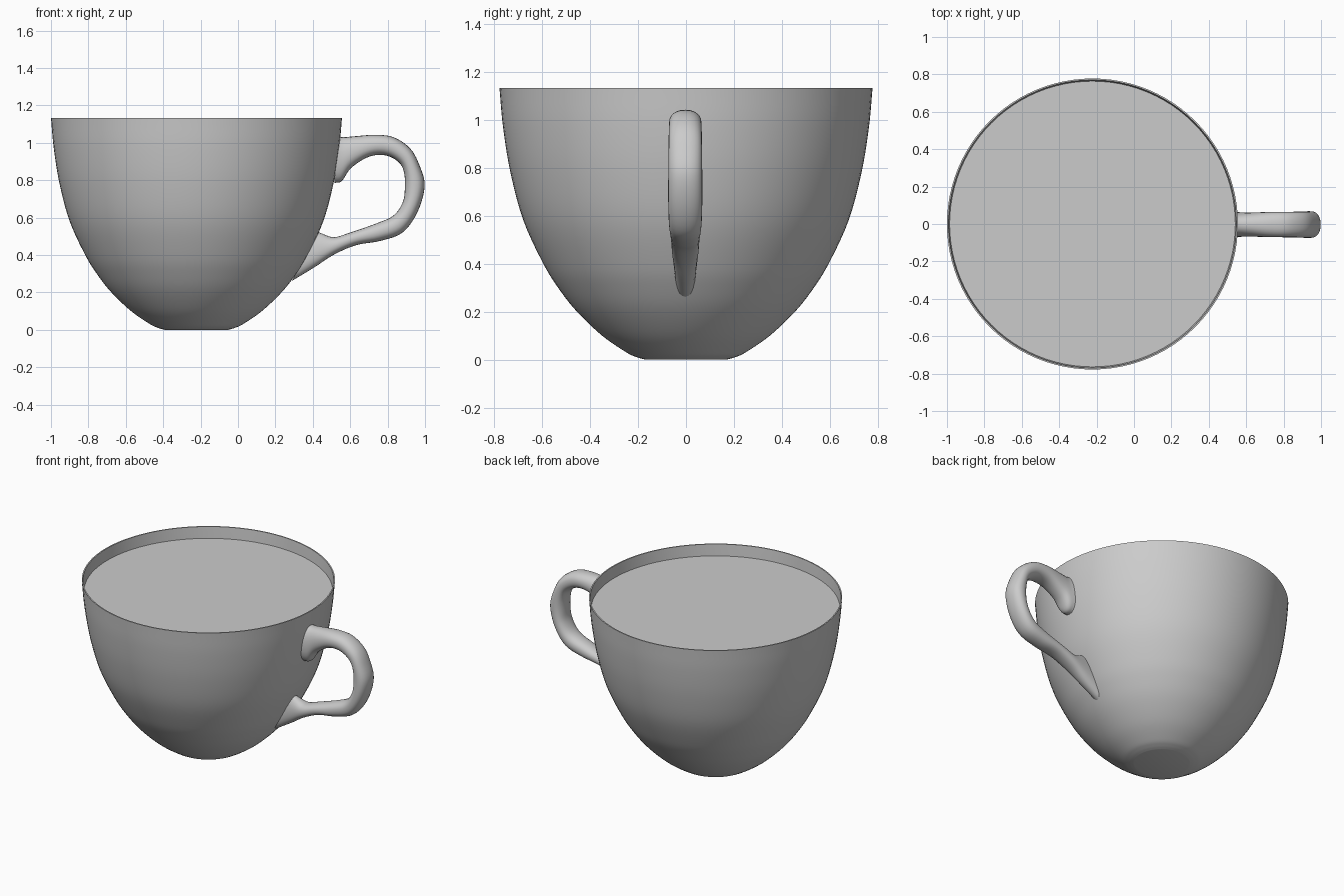
import bpy, bmesh, math
from mathutils import Vector

if "Cube" in bpy.data.objects:
    bpy.data.objects.remove(bpy.data.objects["Cube"])

AXIS_X = -0.222
SEG = 96


def smooth_points(pts, steps):
    """Catmull-Rom interpolation through tuples of any length."""
    pts = [Vector(p) for p in pts]
    ext = [2 * pts[0] - pts[1]] + pts + [2 * pts[-1] - pts[-2]]
    out = []
    for a, b, c, d in zip(ext, ext[1:], ext[2:], ext[3:]):
        for i in range(steps):
            t = i / steps
            out.append(0.5 * (2 * b + (c - a) * t + (2 * a - 5 * b + 4 * c - d) * t * t
                              + (3 * b - a - 3 * c + d) * t ** 3))
    return out + [pts[-1]]


def loft(name, rings):
    """Skin a list of closed rings, capping both ends."""
    bm = bmesh.new()
    loops = [[bm.verts.new(p) for p in ring] for ring in rings]
    for lo, hi in zip(loops, loops[1:]):
        for i in range(len(lo)):
            j = (i + 1) % len(lo)
            bm.faces.new((lo[i], lo[j], hi[j], hi[i]))
    bm.faces.new(loops[0][::-1])
    bm.faces.new(loops[-1])
    bmesh.ops.recalc_face_normals(bm, faces=bm.faces[:])
    mesh = bpy.data.meshes.new(name)
    bm.to_mesh(mesh)
    bm.free()
    obj = bpy.data.objects.new(name, mesh)
    bpy.context.collection.objects.link(obj)
    bpy.ops.object.select_all(action='DESELECT')
    obj.select_set(True)
    bpy.context.view_layer.objects.active = obj
    bpy.ops.object.shade_smooth_by_angle(angle=math.radians(40))
    return obj


def circle(r, z):
    return [(AXIS_X + r * math.cos(2 * math.pi * i / SEG),
             r * math.sin(2 * math.pi * i / SEG), z) for i in range(SEG)]


# Cup bowl: outer wall up to the rim, then the thin inner wall back down
profile = smooth_points([(0.17, 0.0), (0.205, 0.01), (0.25, 0.031), (0.35, 0.1),
                         (0.455, 0.2), (0.53, 0.295), (0.595, 0.4), (0.678, 0.58),
                         (0.732, 0.78), (0.763, 0.97), (0.778, 1.133)], 5)
inner = [(r - 0.008, z + (0.012 if z < 0.5 else 0)) for r, z in reversed(profile)]
loft("cup_bowl", [circle(r, z) for r, z in list(profile) + inner])

# Drink surface just below the rim
loft("drink", [circle(0.762, 1.04), circle(0.765, 1.056)])

# Handle: stations of outer edge (x, z), inner edge (x, z), half width
stations = smooth_points([
    (0.53, 1.035, 0.515, 0.785, 0.07),
    (0.565, 1.03, 0.555, 0.795, 0.066),
    (0.63, 1.035, 0.605, 0.865, 0.064),
    (0.73, 1.042, 0.70, 0.925, 0.067),
    (0.83, 1.03, 0.79, 0.932, 0.068),
    (0.92, 0.97, 0.86, 0.895, 0.069),
    (0.97, 0.88, 0.888, 0.84, 0.07),
    (0.998, 0.77, 0.892, 0.755, 0.071),
    (0.96, 0.63, 0.88, 0.68, 0.071),
    (0.88, 0.52, 0.83, 0.61, 0.068),
    (0.76, 0.475, 0.73, 0.565, 0.062),
    (0.63, 0.452, 0.60, 0.52, 0.058),
    (0.51, 0.40, 0.515, 0.495, 0.055),
    (0.41, 0.335, 0.455, 0.512, 0.05),
    (0.29, 0.262, 0.415, 0.53, 0.045)], 5)
rings = []
for ox, oz, ix, iz, w in stations:
    mid = Vector(((ox + ix) / 2, -0.003, (oz + iz) / 2))
    half = Vector(((ox - ix) / 2, 0, (oz - iz) / 2))
    ring = []
    for k in range(24):
        c, s = math.cos(math.tau * k / 24), math.sin(math.tau * k / 24)
        # slightly squared ellipse
        c, s = (math.copysign(abs(v) ** 0.88, v) for v in (c, s))
        ring.append(mid + half * c + Vector((0, w * s, 0)))
    rings.append(ring)
loft("handle", rings)
